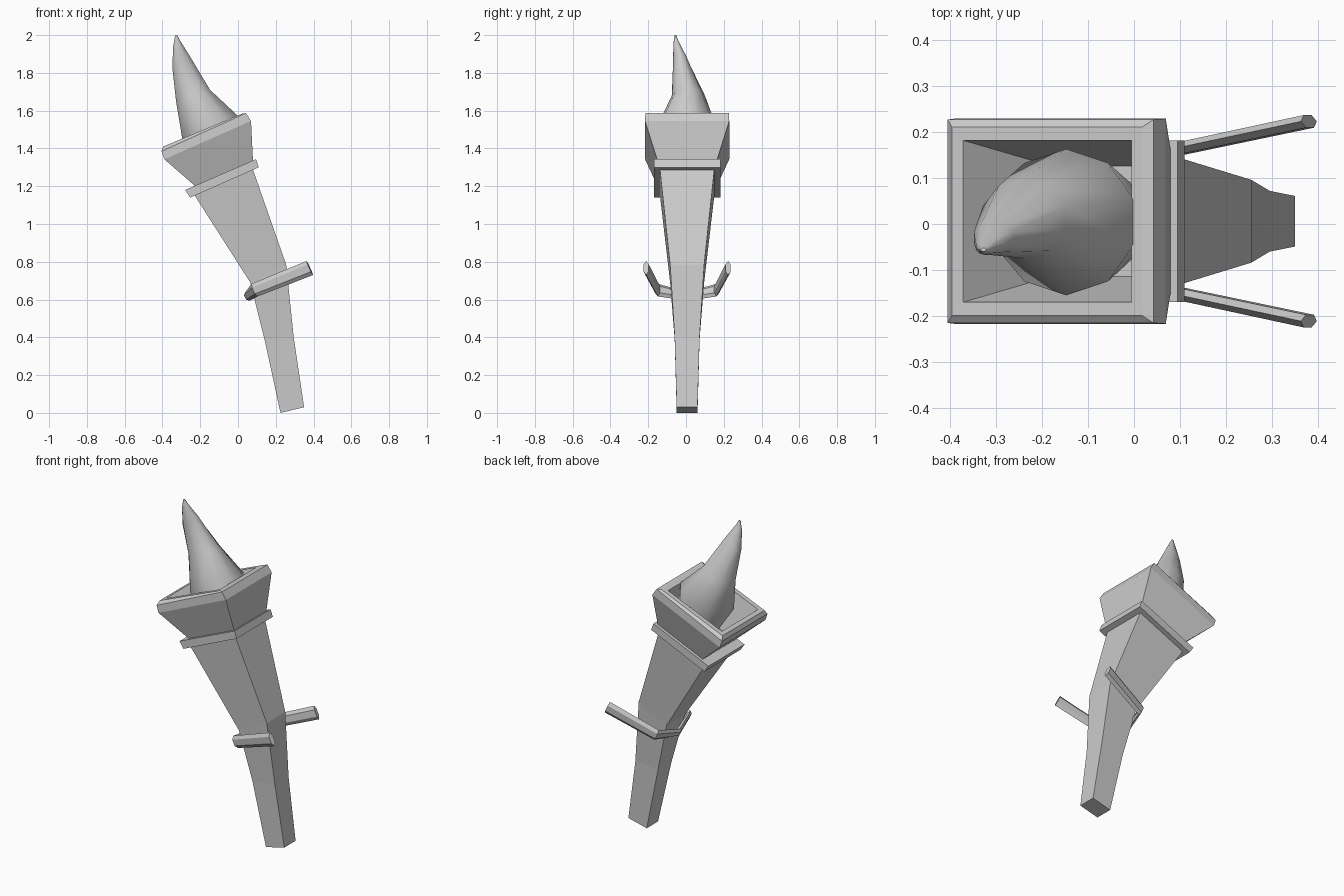
import bpy, bmesh, math
from mathutils import Vector

if "Cube" in bpy.data.objects:
    bpy.data.objects.remove(bpy.data.objects["Cube"])

CY = 0.006  # centre line in y


def loft(name, rings, smooth=False):
    """Skin a list of equal-length point rings and cap both ends."""
    bm = bmesh.new()
    loops = [[bm.verts.new(p) for p in ring] for ring in rings]
    n = len(loops[0])
    for a, b in zip(loops, loops[1:]):
        for i in range(n):
            j = (i + 1) % n
            bm.faces.new((a[i], a[j], b[j], b[i]))
    bm.faces.new(loops[0][::-1])
    bm.faces.new(loops[-1])
    bmesh.ops.recalc_face_normals(bm, faces=bm.faces)
    mesh = bpy.data.meshes.new(name)
    bm.to_mesh(mesh)
    bm.free()
    ob = bpy.data.objects.new(name, mesh)
    bpy.context.collection.objects.link(ob)
    if smooth:
        bpy.context.view_layer.objects.active = ob
        ob.select_set(True)
        bpy.ops.object.shade_smooth_by_angle(angle=math.radians(50))
        ob.select_set(False)
    return ob


def rect(xl, zl, xr, zr, h):
    """Tilted rectangle from its left and right edges and half depth."""
    return [(xl, CY - h, zl), (xr, CY - h, zr), (xr, CY + h, zr), (xl, CY + h, zl)]


# tapered square handle with a slight bend
loft("handle", [rect(*s) for s in (
    (0.225, 0.0, 0.35, 0.03, 0.055),
    (0.14, 0.39, 0.295, 0.40, 0.066),
    (0.065, 0.69, 0.255, 0.785, 0.09),
    (-0.235, 1.16, 0.075, 1.30, 0.145))])

# flat collar below the bowl
loft("collar", [rect(-0.253, 1.14, 0.11, 1.30, 0.176),
                rect(-0.28, 1.18, 0.095, 1.343, 0.176)])

# flared bowl with bevelled rim and hollow inside
loft("bowl", [rect(*s) for s in (
    (-0.215, 1.19, 0.08, 1.32, 0.152),
    (-0.39, 1.343, 0.069, 1.545, 0.223),
    (-0.405, 1.385, 0.042, 1.587, 0.221),
    (-0.396, 1.41, 0.018, 1.583, 0.205),
    (-0.372, 1.42, -0.005, 1.573, 0.176),
    (-0.18, 1.25, 0.04, 1.345, 0.12))])

# leaning flame: left x, z, right x, z, then y range of each ring
flame = []
for xl, zl, xr, zr, y0, y1 in (
        (-0.17, 1.26, 0.03, 1.345, -0.10, 0.11),
        (-0.295, 1.45, 0.0, 1.572, -0.155, 0.163),
        (-0.328, 1.65, -0.148, 1.71, -0.075, 0.10),
        (-0.348, 1.83, -0.262, 1.90, -0.068, 0.01),
        (-0.343, 1.94, -0.306, 1.97, -0.067, -0.035),
        (-0.333, 1.998, -0.322, 2.0, -0.060, -0.052)):
    ring = []
    for i in range(10):
        a = math.radians(18 + 36 * i)
        c, s = math.cos(a) / math.cos(math.radians(18)), math.sin(a)
        ring.append(((xl + xr) / 2 + c * (xr - xl) / 2,
                     (y0 + y1) / 2 + s * (y1 - y0) / 2,
                     (zl + zr) / 2 + c * (zr - zl) / 2))
    flame.append(ring)
loft("flame", flame, smooth=True)

# open bracket wrapped around the handle, arms flaring to the right
half = [((0.38, 0.217, 0.767), 0.041), ((0.088, 0.155, 0.65), 0.037)]
path = [(Vector((x, CY - y, z)), h) for (x, y, z), h in half]
path.append((Vector((0.05, CY, 0.617)), 0.026))
path += [(Vector((x, CY + y, z)), h) for (x, y, z), h in reversed(half)]
up = Vector((-0.42, 0, 0.9)).normalized()
rings = []
for i, (p, h) in enumerate(path):
    t = path[min(i + 1, len(path) - 1)][0] - path[max(i - 1, 0)][0]
    side = up.cross(t).normalized() * 0.014
    rings.append([p + up * h * v + side * u for u, v in
                  ((-1, -0.5), (0, -1), (1, -0.5), (1, 0.5), (0, 1), (-1, 0.5))])
loft("bracket", rings)
